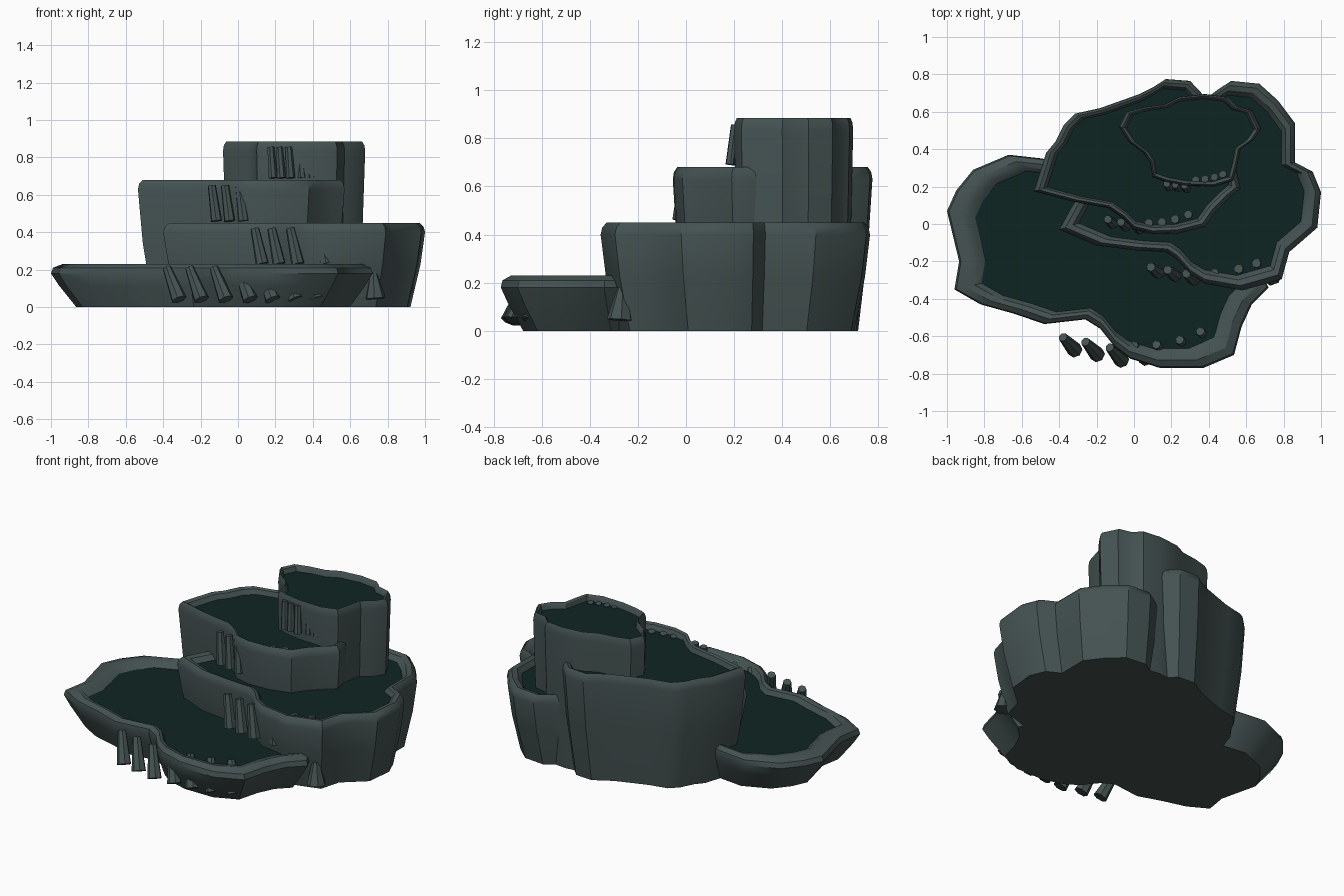
import bpy, bmesh
from mathutils import Vector

if "Cube" in bpy.data.objects:
    bpy.data.objects.remove(bpy.data.objects["Cube"])


def material(name, rgb):
    m = bpy.data.materials.new(name)
    m.diffuse_color = (*rgb, 1)
    m.use_nodes = True
    m.node_tree.nodes["Principled BSDF"].inputs["Base Color"].default_value = m.diffuse_color
    return m


ROCK = material("dark grey green rock", (0.058, 0.085, 0.083))
WATER = material("deep teal water", (0.0045, 0.018, 0.016))


def finish(name, bm, mat, smooth=True):
    bmesh.ops.recalc_face_normals(bm, faces=bm.faces[:])
    me = bpy.data.meshes.new(name)
    bm.to_mesh(me)
    bm.free()
    me.materials.append(mat)
    ob = bpy.data.objects.new(name, me)
    bpy.context.collection.objects.link(ob)
    if smooth:
        bpy.ops.object.select_all(action='DESELECT')
        bpy.context.view_layer.objects.active = ob
        ob.select_set(True)
        bpy.ops.object.shade_smooth_by_angle(angle=0.6)
    return ob


def ring(bm, outline, centre, scale, z):
    cx, cy = centre
    return [bm.verts.new((cx + (x - cx) * scale, cy + (y - cy) * scale, z)) for x, y in outline]


def terrace(name, outline, centre, height, base, rim, pool):
    """Flared wall, rounded lip and sunken pool, lofted from one outline."""
    h = height
    mid = base + (1 - base) * 0.68
    profile = [(base, 0), (mid, h * 0.5), (1, h - 0.05), (0.988, h - 0.02), (rim, h),
               ((rim + pool) / 2, h - 0.008), (pool, h - 0.045)]
    bm = bmesh.new()
    rings = [ring(bm, outline, centre, s, z) for s, z in profile]
    n = len(outline)
    for a, b in zip(rings, rings[1:]):
        for i in range(n):
            j = (i + 1) % n
            bm.faces.new((a[i], a[j], b[j], b[i]))
    bm.faces.new(rings[0])
    bm.faces.new(rings[-1])
    finish(name + "_rock_wall", bm, ROCK)
    # water surface just above the pool floor
    bm = bmesh.new()
    f = bm.faces.new(ring(bm, outline, centre, pool + 0.012, h - 0.037))
    f.normal_update()
    if f.normal.z < 0:
        f.normal_flip()
    me = bpy.data.meshes.new(name + "_water")
    bm.to_mesh(me)
    bm.free()
    me.materials.append(WATER)
    bpy.context.collection.objects.link(bpy.data.objects.new(name + "_water", me))


def drips(name, heads, top, bottom, shift, r_top, r_bottom):
    """Row of leaning stone drips running down the front of a terrace."""
    for k, (x, y) in enumerate(heads):
        a = Vector((x, y, top))
        b = Vector((x + shift[0], y + shift[1], bottom))
        bm = bmesh.new()
        bmesh.ops.create_cone(bm, cap_ends=True, segments=7, radius1=r_bottom,
                              radius2=r_top, depth=(a - b).length)
        ob = finish(f"{name}_{k + 1}", bm, ROCK)
        ob.location = (a + b) / 2
        ob.rotation_euler = (a - b).to_track_quat('Z', 'Y').to_euler()


# Lowest, widest pool
terrace("lowest_pool", [
    (-1.0, .07), (-.95, .18), (-.86, .29), (-.67, .37), (-.49, .35), (-.3, .3), (0, .2),
    (.3, .1), (.55, -.05), (.66, -.22), (.72, -.34), (.63, -.43), (.575, -.55), (.535, -.70),
    (.37, -.77), (.14, -.77), (-.02, -.72), (-.10, -.66), (-.18, -.56), (-.26, -.51),
    (-.48, -.535), (-.64, -.48), (-.82, -.43), (-.96, -.35), (-.935, -.2)],
    (-.1, -.15), .23, .85, .93, .82)

# Second pool, to the right
terrace("second_pool", [
    (-.40, -.03), (-.2, -.115), (0, -.14), (.17, -.15), (.23, -.19), (.3, -.27), (.38, -.32),
    (.58, -.355), (.79, -.295), (.83, -.15), (.98, -.02), (1.0, .17), (.955, .28), (.86, .33),
    (.86, .54), (.77, .66), (.67, .75), (.52, .765), (.45, .72), (.37, .66), (.2, .6),
    (0, .47), (-.2, .3), (-.34, .08)],
    (.35, .22), .45, .88, .955, .85)

# Third pool, to the left
terrace("third_pool", [
    (-.535, .175), (-.33, .12), (-.14, .085), (-.06, .03), (0, -.03), (.1, -.055), (.24, -.05),
    (.38, -.015), (.44, .07), (.51, .14), (.57, .19), (.55, .28), (.49, .40), (.44, .56),
    (.38, .68), (.30, .765), (.17, .775), (.10, .73), (.03, .695), (-.18, .62), (-.315, .59),
    (-.375, .53), (-.42, .44), (-.47, .38)],
    (.05, .35), .68, .86, .955, .87)

# Top pool
terrace("top_pool", [
    (-.08, .52), (-.04, .60), (.05, .625), (.16, .64), (.24, .68), (.38, .695), (.50, .68),
    (.55, .63), (.63, .61), (.68, .51), (.64, .45), (.57, .40), (.55, .30), (.53, .23),
    (.43, .20), (.28, .205), (.17, .225), (.10, .25), (.085, .33), (.05, .38), (-.03, .44)],
    (.3, .45), .885, .89, .955, .89)

# Stone drips on each lip
drips("lowest_drip", [(-.38, -.605), (-.26, -.63), (-.13, -.66), (0, -.65), (.12, -.645),
                      (.245, -.62), (.355, -.575)], .21, .04, (.065, -.07), .024, .042)
drips("side_drip", [(.725, -.265)], .18, .045, (.01, -.01), .02, .055)
drips("second_drip", [(.09, -.23), (.18, -.245), (.28, -.265), (.43, -.265), (.56, -.24),
                      (.655, -.21)], .42, .23, (.04, -.03), .024, .036)
drips("third_drip", [(-.14, .025), (-.07, .01), (.005, -.005), (.08, .005), (.15, .01),
                     (.22, .025), (.29, .05)], .65, .46, (.025, -.022), .022, .03)
drips("top_drip", [(.175, .215), (.22, .21), (.27, .205), (.33, .235), (.38, .24),
                   (.43, .25), (.475, .265)], .855, .69, (.012, -.018), .019, .024)
